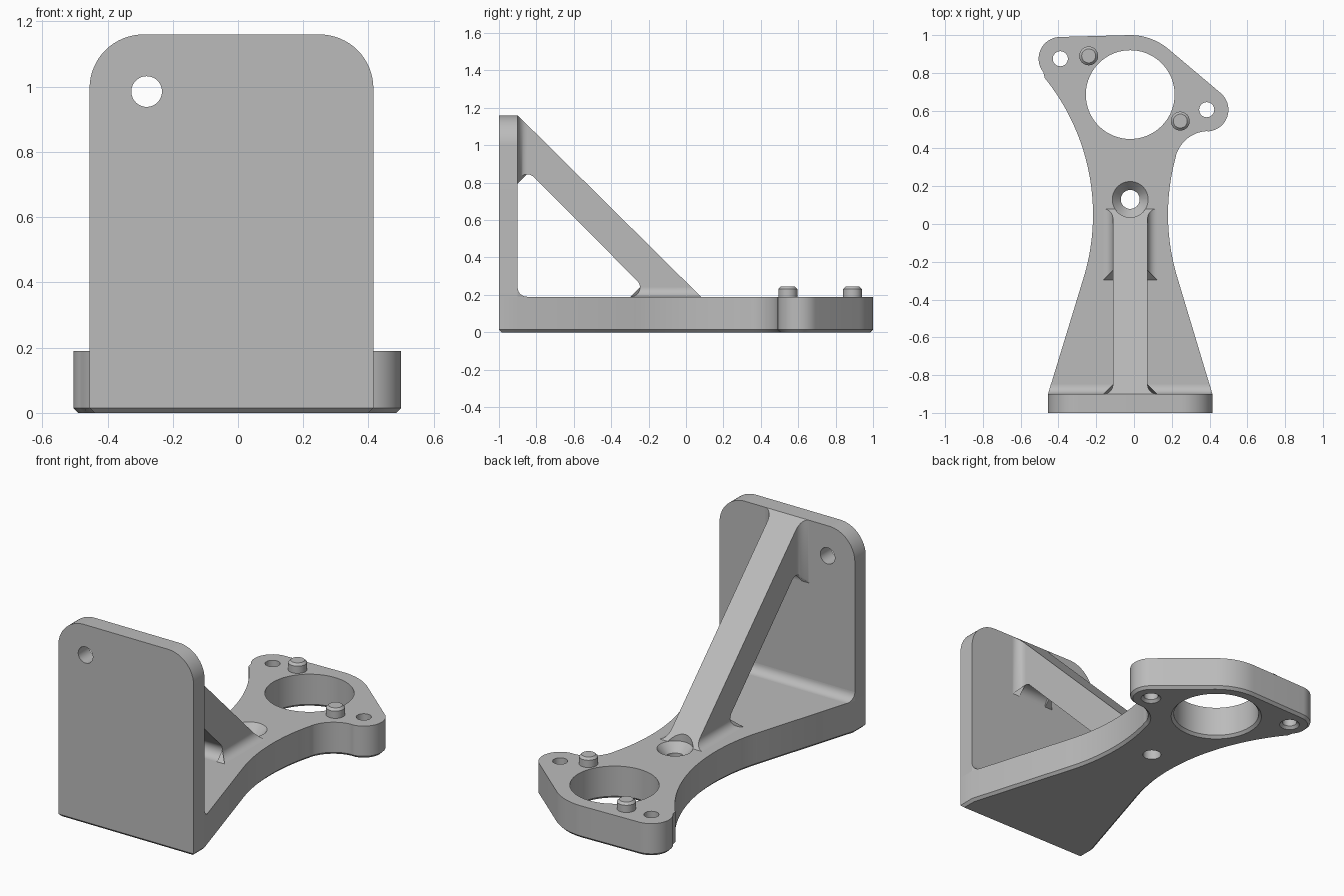
import bpy, bmesh
from math import sin, cos, radians, sqrt, tau

default = bpy.data.objects.get("Cube")
if default:
    bpy.data.objects.remove(default)

grey = bpy.data.materials.new("light grey")
grey.use_nodes = True
grey.diffuse_color = (0.5, 0.5, 0.5, 1)
grey.node_tree.nodes["Principled BSDF"].inputs["Base Color"].default_value = grey.diffuse_color

MID = -0.02          # x of the strut and bore axis
TOP = 0.19           # top of the base
LEFT, RIGHT = -0.455, 0.415
BACK, FACE = -1.0, -0.9   # the two faces of the upright plate
R = 0.05             # blend radius
HALF = 0.092         # half the strut width
HEIGHT, TOE = 1.16, 0.08
SLOPE = (HEIGHT - TOP) / (TOE - FACE)


def arc(cx, cy, r, a, b, n=16):
    angles = [radians(a + (b - a) * i / n) for i in range(n + 1)]
    return [(cx + r * cos(t), cy + r * sin(t)) for t in angles]


def finish(name, bm):
    bmesh.ops.recalc_face_normals(bm, faces=bm.faces)
    mesh = bpy.data.meshes.new(name)
    bm.to_mesh(mesh)
    bm.free()
    mesh.materials.append(grey)
    ob = bpy.data.objects.new(name, mesh)
    bpy.context.collection.objects.link(ob)
    return ob


def prism(name, points, place, low, high, chamfer=0):
    """Extrude a (u, v) profile along w; the ends may be functions of u, v."""
    bm = bmesh.new()
    rings = []
    for end in (low, high):
        rings.append([bm.verts.new(place(u, v, end(u, v) if callable(end) else end))
                      for u, v in points])
    a, b = rings
    bottom = bm.faces.new(a)
    bm.faces.new(b)
    for i in range(len(a)):
        j = (i + 1) % len(a)
        bm.faces.new((a[i], a[j], b[j], b[i]))
    if chamfer:
        bmesh.ops.recalc_face_normals(bm, faces=bm.faces)
        bmesh.ops.inset_region(bm, faces=[bottom], thickness=chamfer, use_even_offset=True)
        for v in bottom.verts:
            v.co.z -= chamfer
    return finish(name, bm)


def lathe(name, x, y, profile, n=48):
    """Closed solid of revolution from (radius, z) pairs."""
    bm = bmesh.new()
    rings = [[bm.verts.new((x + r * cos(tau * i / n), y + r * sin(tau * i / n), z))
              for i in range(n)] for r, z in profile]
    bm.faces.new(rings[0])
    bm.faces.new(rings[-1])
    for a, b in zip(rings, rings[1:]):
        for i in range(n):
            j = (i + 1) % n
            bm.faces.new((a[i], a[j], b[j], b[i]))
    return finish(name, bm)


def cut(ob, cutters):
    for c in cutters:
        mod = ob.modifiers.new("cut", "BOOLEAN")
        mod.operation, mod.solver, mod.object = "DIFFERENCE", "EXACT", c
    graph = bpy.context.evaluated_depsgraph_get()
    mesh = bpy.data.meshes.new_from_object(ob.evaluated_get(graph))
    ob.modifiers.clear()
    ob.data = mesh


def along_x(u, v, w): return (w, u, v)
def along_y(u, v, w): return (u, w, v)
def along_z(u, v, w): return (u, v, w)


# Base: flared foot, narrow waist, ring with two ears
outline = [(LEFT, FACE), (LEFT, BACK), (RIGHT, BACK), (RIGHT, FACE)]
outline += arc(1.33, 0.05, 1.15, 196, 164.4, 24)
outline += arc(0.395, 0.312, 0.18, 163, 93)
outline += arc(0.385, 0.605, 0.115, -87, 49.8, 20)
outline += arc(MID, 0.685, 0.315, 49.8, 91.5)
outline += arc(-0.39, 0.875, 0.115, 91.5, 219, 20)
outline += arc(-1.367, 0.05, 1.15, 39, -16, 32)
base = prism("base", outline, along_z, 0.015, TOP, chamfer=0.015)

# Holes through the base, lightly chamfered underneath
holes = [lathe("hole_cutter", x, y, [(r + 0.025, -0.01), (r, 0.015), (r, 0.4)], n)
         for x, y, r, n in [(MID, 0.685, 0.235, 96), (-0.39, 0.875, 0.04, 32),
                            (0.385, 0.605, 0.04, 32)]]
sink = lathe("countersink_cutter", MID, 0.13,
             [(0.05, -0.1), (0.05, 0.14), (0.095, TOP), (0.095, 0.6)])
cut(base, holes + [sink])

# Upright plate with rounded top corners and one hole
c = 0.165
plate_outline = [(LEFT, TOP), (RIGHT, TOP)]
plate_outline += arc(RIGHT - c, HEIGHT - c, c, 0, 90)
plate_outline += arc(LEFT + c, HEIGHT - c, c, 90, 180)
plate = prism("upright_plate", plate_outline, along_y, BACK, FACE)
plate_hole = prism("plate_hole_cutter", arc(-0.28, 0.985, 0.047, 0, 352.5, 47),
                   along_y, BACK - 0.1, FACE + 0.1)
cut(plate, [plate_hole])

# Diagonal strut, its underside rounded where it meets plate and base
low_y, low_z = -0.296, TOP + R
high_y, high_z = FACE + R, 0.795
strut_outline = [(FACE, HEIGHT), (TOE, TOP)]
strut_outline += arc(low_y, low_z, R, -90, 45) + arc(high_y, high_z, R, 45, 180)
strut = prism("strut", strut_outline, along_x, MID - HALF, MID + HALF)
cut(strut, [sink])

# Concave blends between strut, plate and base
cove = [(0, 0)] + arc(R, R, R, 270, 180, 10)


def bulge(d):
    return sqrt(max(0, R * R - (d - R) ** 2))


for side, s in (("left", 1), ("right", -1)):
    edge = MID + s * HALF
    prism(side + "_plate_blend", cove,
          lambda u, v, w: (edge + s * u, FACE + v, w),
          lambda u, v: high_z + bulge(v),
          lambda u, v: HEIGHT - v * SLOPE)
    foot = prism(side + "_base_blend", cove,
                 lambda u, v, w: (edge + s * u, w, TOP + v),
                 lambda u, v: low_y + bulge(v),
                 lambda u, v: TOE - v / SLOPE)
    cut(foot, [sink])
prism("plate_base_blend", cove, lambda u, v, w: (w, FACE + u, TOP + v),
      lambda u, v: LEFT + 0.29 * u, lambda u, v: RIGHT - 0.29 * u)

# Locating pegs
for side, x, y in (("right", -0.24, 0.89), ("left", 0.245, 0.545)):
    lathe(side + "_peg", x, y, [(0.05, TOP), (0.05, 0.232), (0.037, 0.245)], 32)

# Remove cutters, smooth the curved faces
for cutter in holes + [sink, plate_hole]:
    bpy.data.objects.remove(cutter)
for ob in bpy.context.collection.objects:
    if ob.type == "MESH" and grey.name in ob.data.materials:
        ob.data.shade_smooth()
        ob.data.set_sharp_from_angle(angle=radians(30))
